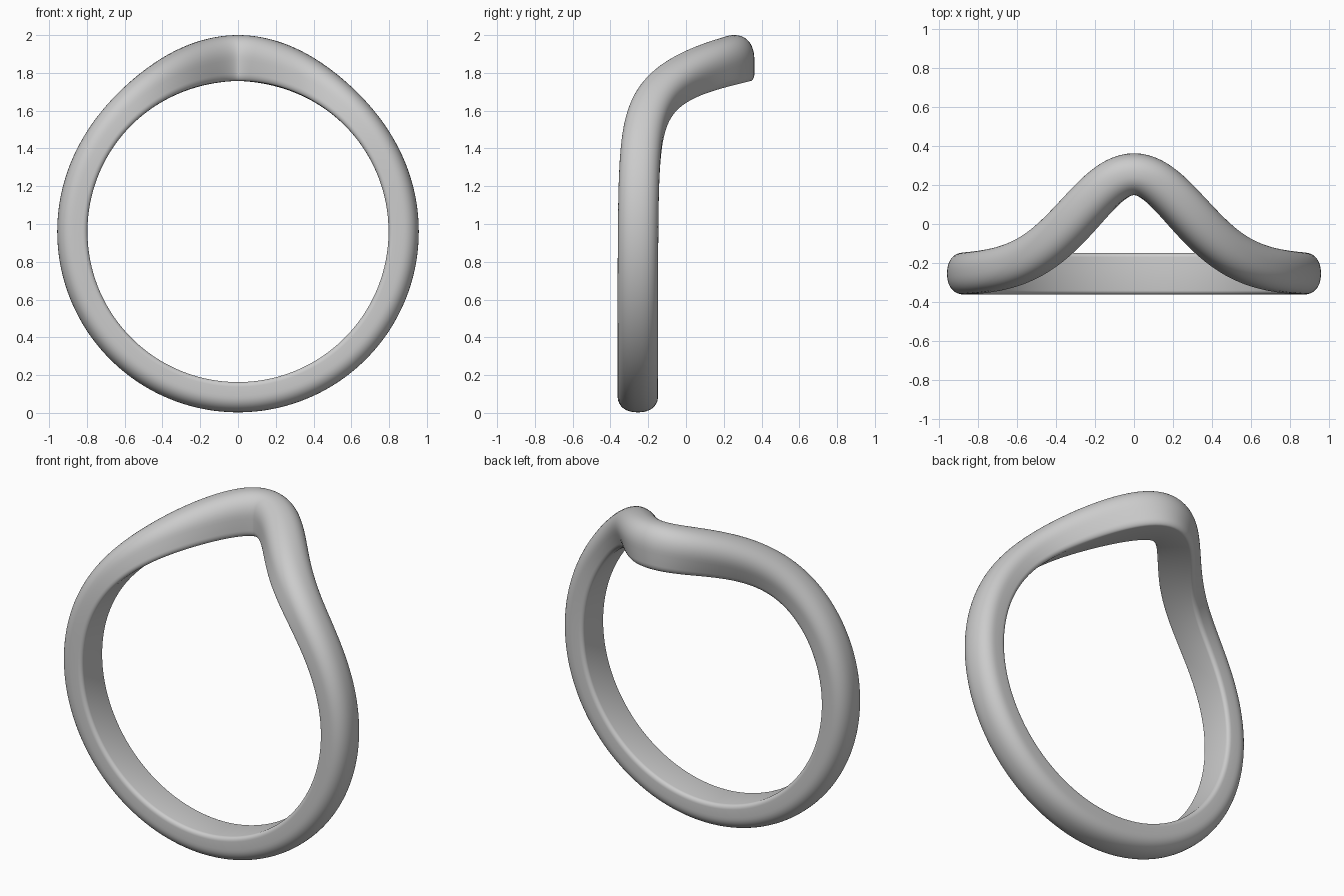
import bpy, bmesh
from math import pi, sin, cos, cosh, exp, radians, hypot

if "Cube" in bpy.data.objects:
    bpy.data.objects.remove(bpy.data.objects["Cube"], do_unlink=True)

INNER, MID, CENTRE_Z = 0.797, 0.84, 0.96
HALF_WIDTH, STEPS, ARC = 0.107, 288, 24


def path_y(a):
    """Sideways sweep of the band: flat below, pushed back in a peak on top."""
    return -0.255 + 0.51 / cosh(1.083 * a / radians(27)) ** 2


def thickness(a):
    return 0.16 + 0.083 * exp(-(a / radians(30)) ** 2)


def power(v, p):
    return abs(v) ** p * (1 if v >= 0 else -1)


def section():
    """D-shaped section: (across -1..1, height 0..1), domed outside, flat inside."""
    pts = []
    for i in range(ARC + 1):
        t = pi * i / ARC
        pts.append((power(cos(t), 0.88), 0.45 + 0.55 * power(sin(t), 0.88)))
    corner = 0.2
    for side in (-1, 1):
        for i in range(7):
            t = pi / 2 * i / 6
            if side > 0:
                t = pi / 2 - t
            pts.append((side * (1 - corner + corner * cos(t)), corner * 0.8 * (1 - sin(t))))
    return pts


# Band: the section swept round the finger opening, square to its path
bm = bmesh.new()
profile = section()
rings = []
for i in range(STEPS):
    a = -pi + 2 * pi * i / STEPS
    slope = (path_y(a + 0.001) - path_y(a - 0.001)) / (0.002 * MID)
    length = hypot(1, slope)
    ring = []
    for across, height in profile:
        d = across * HALF_WIDTH / length
        angle = a - d * slope / MID
        r = INNER + height * thickness(a)
        ring.append(bm.verts.new((r * sin(angle), path_y(a) + d, CENTRE_Z + r * cos(angle))))
    rings.append(ring)

n = len(profile)
for i in range(STEPS):
    r0, r1 = rings[i], rings[(i + 1) % STEPS]
    for j in range(n):
        k = (j + 1) % n
        bm.faces.new((r0[j], r0[k], r1[k], r1[j]))

bmesh.ops.recalc_face_normals(bm, faces=bm.faces)
mesh = bpy.data.meshes.new("ring_band")
bm.to_mesh(mesh)
bm.free()
mesh.shade_smooth()

# Plain grey metal colour
grey = bpy.data.materials.new("light_grey")
grey.use_nodes = True
colour = (0.6, 0.6, 0.6, 1)
grey.diffuse_color = colour
grey.node_tree.nodes["Principled BSDF"].inputs["Base Color"].default_value = colour
mesh.materials.append(grey)

band = bpy.data.objects.new("ring_band", mesh)
bpy.context.scene.collection.objects.link(band)
